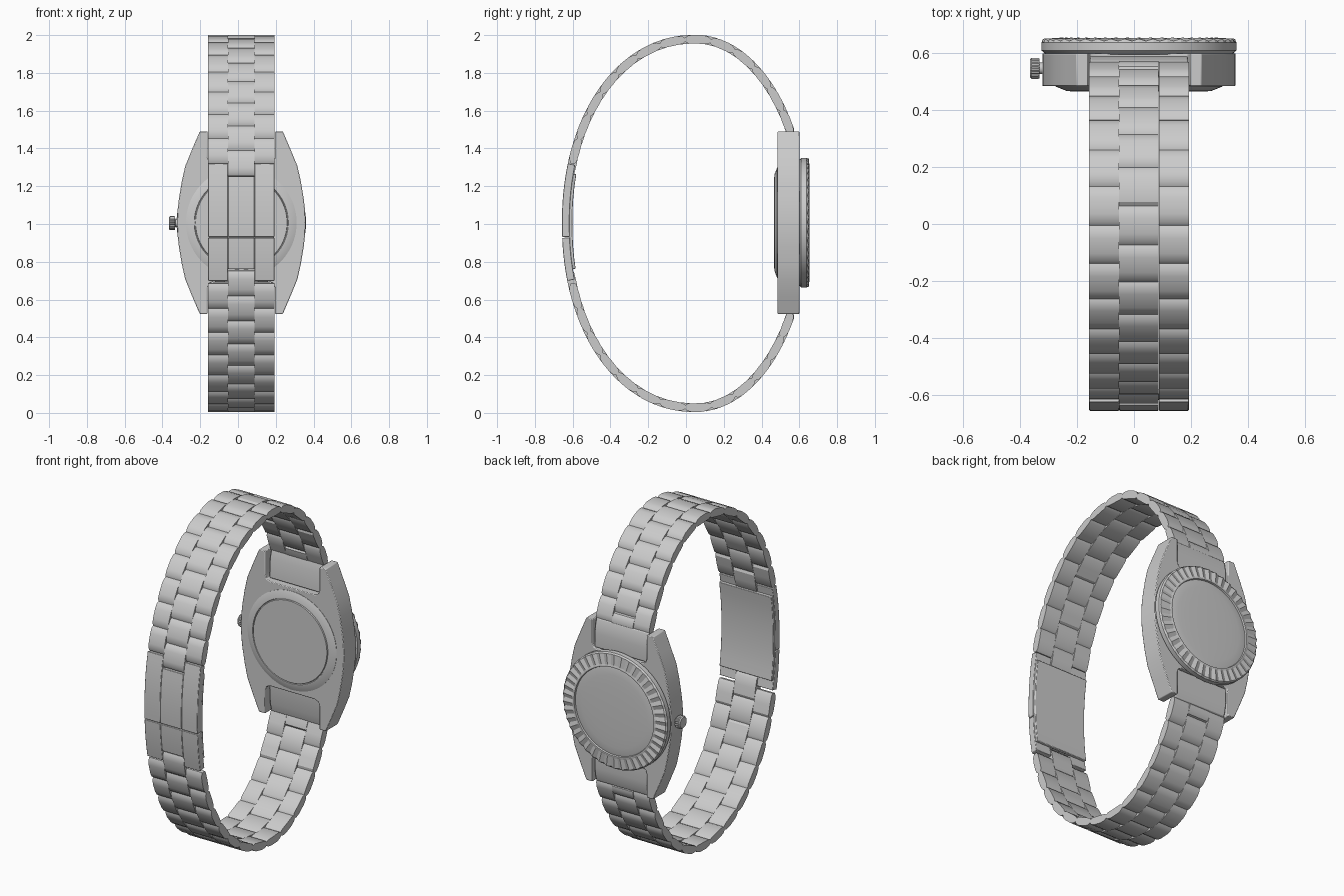
import bpy, bmesh, math

if "Cube" in bpy.data.objects:
    bpy.data.objects.remove(bpy.data.objects["Cube"])

CX, CZ, BZ = 0.0175, 1.007, 1.003     # case centre x, case centre z, bracelet centre z


def finish(name, bm, angle=30, bevel=0.0):
    bmesh.ops.recalc_face_normals(bm, faces=bm.faces)
    me = bpy.data.meshes.new(name)
    bm.to_mesh(me)
    bm.free()
    ob = bpy.data.objects.new(name, me)
    bpy.context.collection.objects.link(ob)
    if bevel:
        m = ob.modifiers.new("bevel", 'BEVEL')
        m.width, m.segments, m.limit_method = bevel, 2, 'ANGLE'
    bpy.ops.object.select_all(action='DESELECT')
    ob.select_set(True)
    bpy.context.view_layer.objects.active = ob
    bpy.ops.object.shade_smooth_by_angle(angle=math.radians(angle))
    return ob


def prism(bm, ring_a, ring_b):
    a = [bm.verts.new(p) for p in ring_a]
    b = [bm.verts.new(p) for p in ring_b]
    n = len(a)
    bm.faces.new(a)
    bm.faces.new(b[::-1])
    for i in range(n):
        bm.faces.new((a[i], b[i], b[(i + 1) % n], a[(i + 1) % n]))


def prism_x(bm, yz, x0, x1):
    prism(bm, [(CX + x0, y, z) for y, z in yz], [(CX + x1, y, z) for y, z in yz])


def lathe(name, profile, seg, place, angle=30):
    # profile rows: radius, depth, radius ripple, depth ripple
    bm = bmesh.new()
    rings = []
    for r, d, dr, dd in profile:
        ring = []
        for i in range(seg):
            s = 1 if i % 2 else -1
            t = 2 * math.pi * i / seg
            ring.append(bm.verts.new(place((r + s * dr) * math.cos(t),
                                           (r + s * dr) * math.sin(t), d + s * dd)))
        rings.append(ring)
    for a, b in zip(rings, rings[1:]):
        for i in range(seg):
            j = (i + 1) % seg
            bm.faces.new((a[i], a[j], b[j], b[i]))
    bm.faces.new(rings[0])
    bm.faces.new(rings[-1])
    return finish(name, bm, angle)


# bracelet centre line: half superellipse, measured by arc length
def curve(t):
    c, s = math.cos(t), math.sin(t)
    if c > 0:
        e = 2 / 2.1
        return 0.05 - 0.682 * c ** e, 0.974 * math.copysign(abs(s) ** e, s)
    return 0.05 - 0.578 * c, 0.974 * s


PTS = [curve(-0.6 + i * 0.002) for i in range(1700)]
ARC = [0.0]
for p, q in zip(PTS, PTS[1:]):
    ARC.append(ARC[-1] + math.dist(p, q))


def arc_where(test):
    return next(ARC[i] for i, p in enumerate(PTS) if test(p))


def at(s, v=0.0):
    # point at arc length s, shifted outward by v
    i = min(max(sum(1 for a in ARC if a < s), 2), len(PTS) - 3)
    (y0, z0), (y1, z1) = PTS[i - 2], PTS[i + 2]
    d = math.hypot(y1 - y0, z1 - z0)
    return PTS[i][0] - v * (z1 - z0) / d, PTS[i][1] + v * (y1 - y0) / d


def s_at_z(z):
    return arc_where(lambda p: p[1] >= z)


LINK = [(0, -0.010), (0, 0.010), (.1, 0.020), (.3, 0.025), (.7, 0.025), (.9, 0.020),
        (1, 0.010), (1, -0.010), (.9, -0.019), (.5, -0.022), (.1, -0.019)]


def link(bm, s0, s1, x0, x1, sign):
    yz = [at(s0 + u * (s1 - s0), v) for u, v in LINK]
    prism_x(bm, [(y, BZ + sign * z) for y, z in yz], x0, x1)


S0 = s_at_z(0.315)
S1 = arc_where(lambda p: p[0] > 0.3 and p[1] < 0.475)
N = round((S1 - S0) / 0.133)
P = (S1 - S0) / N
side, mid = bmesh.new(), bmesh.new()
for sign in (1, -1):
    for k in range(N):
        a = S0 + k * P
        link(side, a, a + P, -0.175, -0.071, sign)
        link(side, a, a + P, 0.071, 0.175, sign)
        link(mid, a - P / 2, a + P / 2, -0.0695, 0.0695, sign)
    link(mid, S1 - P / 2, S1, -0.0695, 0.0695, sign)
finish("bracelet_side_links", side)
finish("bracelet_centre_links", mid)


# clasp: curved plates in three columns, split across, over an inner plate
def plate(bm, z0, z1, x0, x1, vin, vout):
    s0, s1 = s_at_z(z0), s_at_z(z1)
    ss = [s0 + (s1 - s0) * i / 8 for i in range(9)]
    yz = [at(s, vout) for s in ss] + [at(s, vin) for s in reversed(ss)]
    prism_x(bm, [(y, BZ + z) for y, z in yz], x0, x1)


bm = bmesh.new()
for za, zb, zm0, zm1 in ((-0.072, 0.312, -0.072, 0.245), (-0.30, -0.076, -0.24, -0.076)):
    plate(bm, za, zb, -0.175, -0.0705, -0.015, 0.025)
    plate(bm, za, zb, 0.0705, 0.175, -0.015, 0.025)
    plate(bm, zm0, zm1, -0.0695, 0.0695, -0.015, 0.025)
finish("clasp_cover", bm, bevel=0.003)
bm = bmesh.new()
plate(bm, -0.245, 0.265, -0.172, 0.172, -0.030, -0.013)
finish("clasp_inner_plate", bm, bevel=0.003)

# case: barrel outline with a rounded notch between the lugs
quad = [(.34, 0), (.337, .07), (.33, .13), (.315, .22), (.297, .30), (.26, .39), (.22, .483),
        (.179, .483), (.179, .345), (.17, .32), (.145, .311)]
outline = (quad + [(-x, z) for x, z in quad[::-1]]
           + [(-x, -z) for x, z in quad[1:]] + [(x, -z) for x, z in quad[:0:-1]])
outline = [p for i, p in enumerate(outline) if p != outline[i - 1]]
bm = bmesh.new()
prism(bm, [(CX + x, 0.485, CZ + z) for x, z in outline],
      [(CX + x, 0.60, CZ + z) for x, z in outline])
finish("case", bm, bevel=0.004)

# end links filling the notches
bm = bmesh.new()
for sign in (1, -1):
    yz = [(.515, .315), (.588, .315), (.590, .40), (.582, .455), (.572, .485),
          (.535, .485), (.52, .43)]
    prism_x(bm, [(y, CZ + sign * z) for y, z in yz], -0.173, 0.173)
finish("end_links", bm, bevel=0.006)


def facing(x, z, d):
    return CX + x, d, CZ + z


# back cover with a sloped rim and a shallow groove
lathe("back_cover", [(.293, .49, 0, 0), (.293, .483, 0, 0), (.255, .468, 0, 0),
                     (.249, .468, 0, 0), (.247, .472, 0, 0), (.244, .472, 0, 0),
                     (.242, .465, 0, 0)], 96, facing)

# fluted bezel
lathe("bezel", [(.325, .595, 0, 0), (.335, .603, 0, 0), (.343, .61, 0, 0), (.343, .638, 0, 0),
                (.336, .647, .002, .004), (.275, .652, 0, .003), (.268, .654, 0, 0),
                (.262, .654, 0, 0), (.259, .642, 0, 0), (.25, .638, 0, 0)], 84, facing, 12)

# domed crystal
lathe("crystal", [(.260, .640, 0, 0), (.260, .644, 0, 0)]
      + [(.26 * math.cos(a), .644 + .008 * math.sin(a), 0, 0) for a in (.3, .6, .9, 1.2, 1.45)],
      84, facing)

# winding crown on its stem
lathe("crown", [(.02, -.31, 0, 0), (.02, -.332, 0, 0), (.034, -.333, .0015, 0),
                (.036, -.337, .0015, 0), (.036, -.36, .0015, 0), (.031, -.366, 0, 0)],
      40, lambda a, b, d: (d, .547 + a, 1.005 + b))
